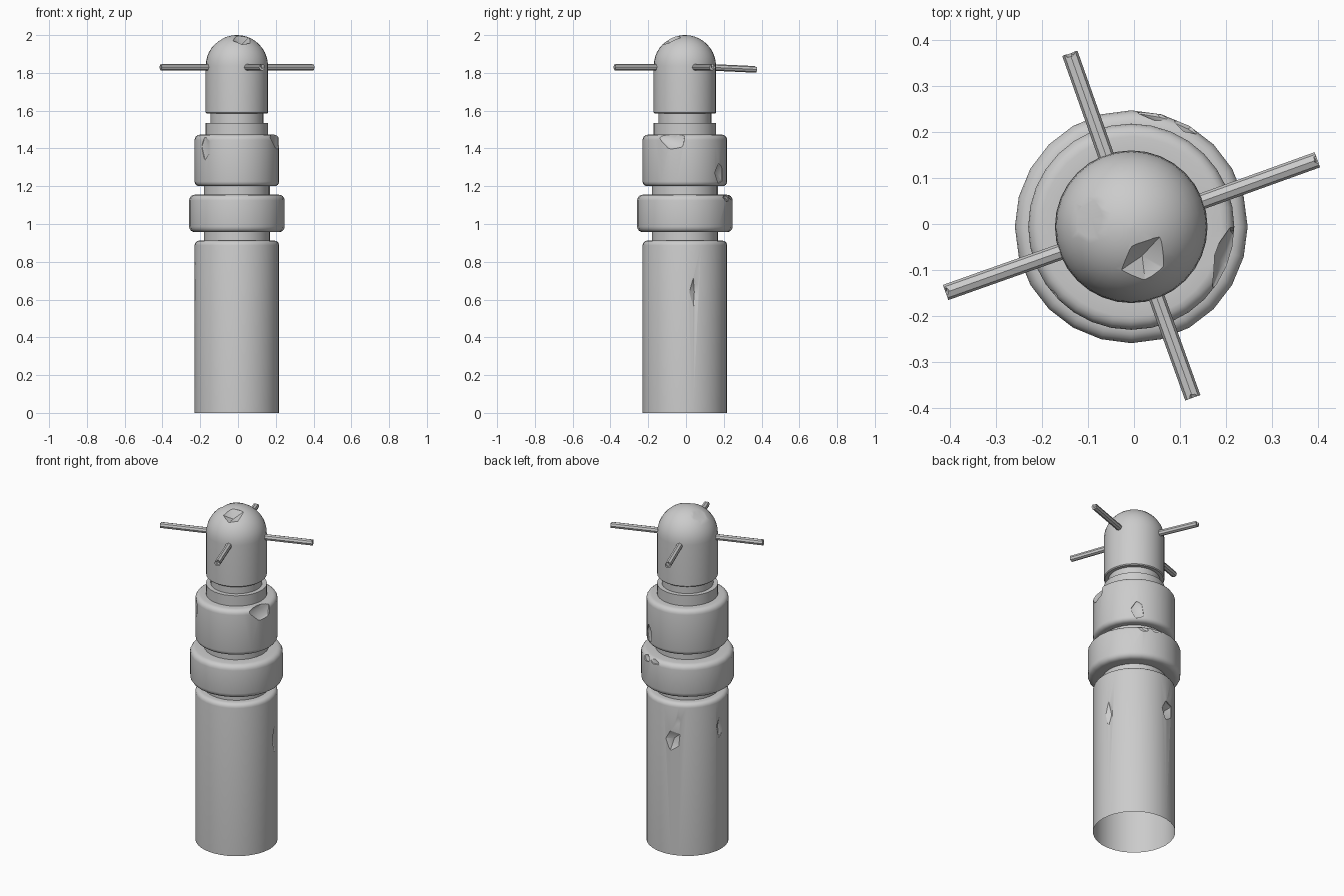
import bpy, bmesh, math, random
from mathutils import Vector, Matrix

if "Cube" in bpy.data.objects:
    bpy.data.objects.remove(bpy.data.objects["Cube"])

C = -0.006  # small offset of the axis, as on the grids
random.seed(4)


def make(name, bm):
    me = bpy.data.meshes.new(name)
    bm.to_mesh(me)
    bm.free()
    ob = bpy.data.objects.new(name, me)
    bpy.context.collection.objects.link(ob)
    return ob


def fillet(r, z, b, top=True, n=4):
    # rounded outer corner, listed from bottom to top
    pts = []
    for i in range(n + 1):
        a = math.pi / 2 * i / n
        if top:
            pts.append((r - b + b * math.cos(a), z - b + b * math.sin(a)))
        else:
            pts.append((r - b + b * math.sin(a), z + b - b * math.cos(a)))
    return pts


def lathe(name, prof, seg=32, close_top=False):
    bm = bmesh.new()
    rings = [[bm.verts.new((C + r * math.cos(2 * math.pi * i / seg),
                            C + r * math.sin(2 * math.pi * i / seg), z))
              for i in range(seg)] for r, z in prof]
    for a, b in zip(rings, rings[1:]):
        for i in range(seg):
            j = (i + 1) % seg
            bm.faces.new((a[i], a[j], b[j], b[i]))
    bm.faces.new(rings[0][::-1])
    bm.faces.new(rings[-1])
    return make(name, bm)


def chip(pos, normal, size):
    # jagged pebble-shaped cutter lying along the surface
    n = Vector(normal).normalized()
    x = Vector((0, 0, 1)).cross(n).normalized()
    y = n.cross(x)
    rot = Matrix((x, y, n)).transposed().to_4x4()
    bm = bmesh.new()
    bmesh.ops.create_icosphere(bm, subdivisions=1, radius=1)
    for v in bm.verts:
        v.co *= random.uniform(0.72, 1.18)
    bmesh.ops.transform(bm, verts=bm.verts, matrix=Matrix.Translation(pos) @ rot
                        @ Matrix.Diagonal((*size, 1)))
    return make("cutter", bm)


def side_chip(deg, r, z, size):
    a = math.radians(deg)
    return chip((C + r * math.cos(a), C + r * math.sin(a), z),
                (math.cos(a), math.sin(a), 0), size)


def finish(ob, cutters=(), open_ends=()):
    for c in cutters:
        m = ob.modifiers.new("chip", 'BOOLEAN')
        m.operation, m.solver, m.object = 'DIFFERENCE', 'EXACT', c
    bpy.context.view_layer.update()
    dg = bpy.context.evaluated_depsgraph_get()
    me = bpy.data.meshes.new_from_object(ob.evaluated_get(dg))
    ob.modifiers.clear()
    ob.data = me
    for c in cutters:
        bpy.data.objects.remove(c)
    # remove the hidden caps so the shell is open
    bm = bmesh.new()
    bm.from_mesh(me)
    caps = [f for f in bm.faces if abs(f.normal.z) > 0.99
            and any(abs(f.calc_center_median().z - z) < 1e-3 for z in open_ends)
            and f.calc_center_median().xy.length < 0.05]
    bmesh.ops.delete(bm, geom=caps, context='FACES')
    bm.to_mesh(me)
    bm.free()
    bpy.ops.object.select_all(action='DESELECT')
    ob.select_set(True)
    bpy.context.view_layer.objects.active = ob
    bpy.ops.object.shade_smooth_by_angle(angle=math.radians(32))


# main shaft with its upper neck
shaft = lathe("shaft", [(0.224, 0)] + fillet(0.224, 0.912, 0.025)
              + [(0.175, 0.912), (0.175, 0.957)])
finish(shaft, [side_chip(104, 0.235, 0.69, (0.06, 0.08, 0.045)),
               side_chip(112, 0.236, 0.80, (0.04, 0.05, 0.02)),
               side_chip(14, 0.232, 0.64, (0.035, 0.09, 0.022)),
               side_chip(177, 0.232, 0.74, (0.03, 0.07, 0.022))], (0, 0.957))

# wide collar with neck above
collar = lathe("collar", [(0.175, 0.957)] + fillet(0.253, 0.957, 0.03, False)
               + fillet(0.253, 1.155, 0.03) + [(0.175, 1.155), (0.175, 1.2)], 24)
finish(collar, [side_chip(78, 0.255, 1.15, (0.05, 0.03, 0.025)),
                side_chip(62, 0.255, 1.14, (0.035, 0.03, 0.025))], (0.957, 1.2))

# upper ring, with stepped neck above
ring = lathe("upper_ring", [(0.175, 1.2)] + fillet(0.224, 1.2, 0.025, False)
             + fillet(0.224, 1.473, 0.028) + [(0.166, 1.473), (0.166, 1.535),
             (0.14, 1.535), (0.14, 1.585)])
finish(ring, [side_chip(-17, 0.232, 1.455, (0.08, 0.085, 0.055)),
              side_chip(55, 0.23, 1.27, (0.04, 0.065, 0.03)),
              side_chip(223, 0.228, 1.41, (0.045, 0.075, 0.022))], (1.2, 1.585))

# domed head
dome = [(0.165 * math.cos(a), 1.837 + 0.163 * math.sin(a))
        for a in [math.radians(90 * i / 10) for i in range(10)]]
dome.append((0.004, 2.0))
head = lathe("domed_head", [(0.14, 1.585), (0.16, 1.585), (0.165, 1.59)] + dome)


def dome_chip(x, y, out, size):
    n = Vector((x, y, math.sqrt(0.165 ** 2 - x * x - y * y)))
    return chip(Vector((C, C, 1.837)) + n * out, n, size)


finish(head, [dome_chip(0.03, -0.08, 1.04, (0.062, 0.07, 0.04)),
              dome_chip(-0.095, 0.02, 1.05, (0.08, 0.075, 0.026))], (1.585,))

# four thin spokes with broken tips
for i, (deg, length, drop) in enumerate([(19.8, 0.43, 0), (109.5, 0.4, 0.012),
                                         (199.5, 0.428, 0), (289.8, 0.395, 0)]):
    a = math.radians(deg)
    d = Vector((math.cos(a), math.sin(a), -drop / 0.27)).normalized()
    start = Vector((C, C, 1.83 + drop * 0.5)) + d * 0.13
    bm = bmesh.new()
    bmesh.ops.create_cone(bm, cap_ends=True, segments=8, radius1=0.0175,
                          radius2=0.0175, depth=length - 0.13)
    rot = d.to_track_quat('Z', 'Y').to_matrix().to_4x4()
    mid = start + d * (length - 0.13) / 2
    bmesh.ops.transform(bm, verts=bm.verts, matrix=Matrix.Translation(mid) @ rot)
    spoke = make(f"spoke_{i + 1}", bm)
    tip = start + d * (length - 0.128)
    finish(spoke, [chip(tip + Vector((0, 0, 0.006)), d, (0.012, 0.02, 0.014))])
